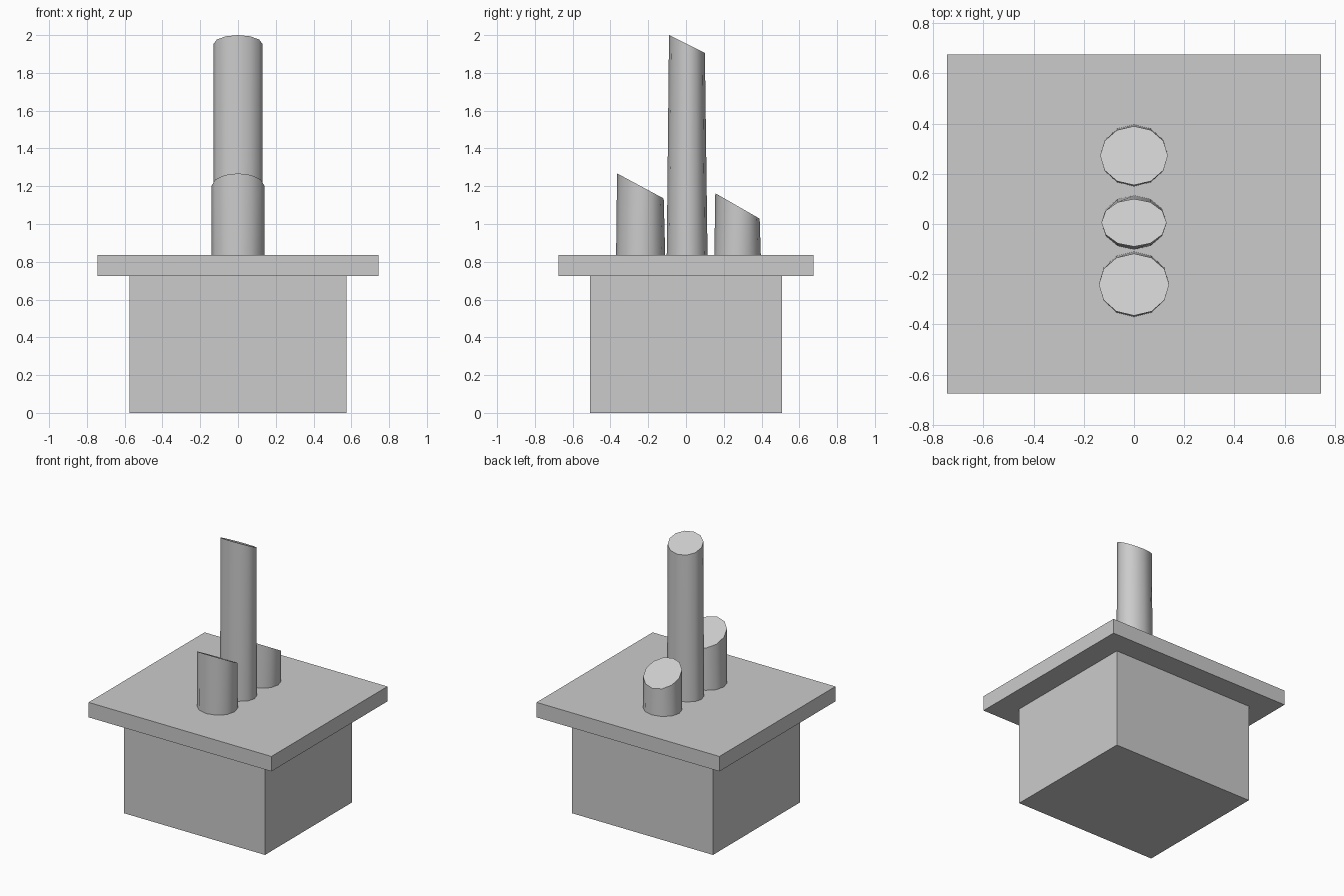
import bpy, bmesh, math

if "Cube" in bpy.data.objects:
    bpy.data.objects.remove(bpy.data.objects["Cube"])

SIDES = 12
SLAB_TOP = 0.835


def box(name, half_x, half_y, z0, z1):
    bm = bmesh.new()
    bmesh.ops.create_cube(bm, size=1)
    for v in bm.verts:
        v.co.x *= 2 * half_x
        v.co.y *= 2 * half_y
        v.co.z = z1 if v.co.z > 0 else z0
    return finish(name, bm)


def finish(name, bm):
    bmesh.ops.recalc_face_normals(bm, faces=bm.faces)
    mesh = bpy.data.meshes.new(name)
    bm.to_mesh(mesh)
    bm.free()
    obj = bpy.data.objects.new(name, mesh)
    bpy.context.collection.objects.link(obj)
    return obj


def pipe(name, rx, bottom_y, top_y, top_z):
    """Oval 12-sided pipe, tapered in depth; the top slopes from front to back."""
    bm = bmesh.new()
    rings = []
    for (y0, y1), (z0, z1) in ((bottom_y, (SLAB_TOP, SLAB_TOP)), (top_y, top_z)):
        ring = []
        for i in range(SIDES):
            a = 2 * math.pi * i / SIDES
            t = (1 + math.sin(a)) / 2
            ring.append(bm.verts.new((rx * math.cos(a), y0 + (y1 - y0) * t, z0 + (z1 - z0) * t)))
        rings.append(ring)
    low, high = rings
    for i in range(SIDES):
        j = (i + 1) % SIDES
        bm.faces.new((low[i], low[j], high[j], high[i]))
    bm.faces.new(low[::-1])
    bm.faces.new(high)
    obj = finish(name, bm)
    # smooth sides, crisp cut at the top
    bpy.ops.object.select_all(action='DESELECT')
    bpy.context.view_layer.objects.active = obj
    obj.select_set(True)
    bpy.ops.object.shade_smooth_by_angle(angle=math.radians(40))
    return obj


# Chimney stack and overhanging cap slab
box("stack_base", 0.575, 0.507, 0.0, 0.725)
box("cap_slab", 0.745, 0.675, 0.725, SLAB_TOP)

# Three slant-cut flue pipes in a row
pipe("front_pipe", 0.14, (-0.37, -0.11), (-0.365, -0.118), (1.268, 1.135))
pipe("middle_pipe", 0.13, (-0.102, 0.114), (-0.09, 0.10), (2.0, 1.905))
pipe("back_pipe", 0.135, (0.15, 0.396), (0.155, 0.39), (1.163, 1.028))
